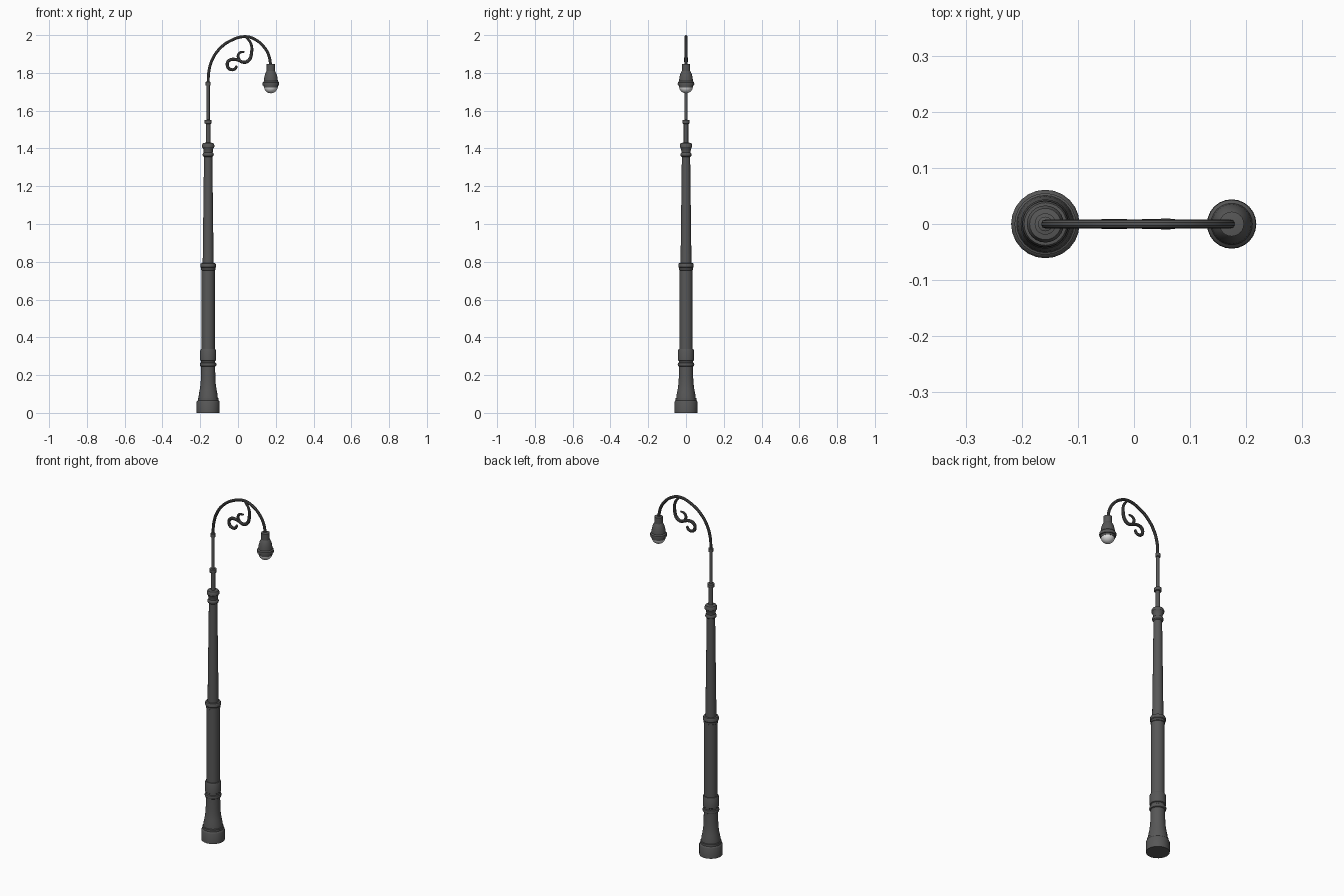
import bpy, bmesh, math

if "Cube" in bpy.data.objects:
    bpy.data.objects.remove(bpy.data.objects["Cube"])

def material(name, v):
    m = bpy.data.materials.new(name)
    m.diffuse_color = (v, v, v, 1)
    m.use_nodes = True
    m.node_tree.nodes["Principled BSDF"].inputs["Base Color"].default_value = m.diffuse_color
    return m

iron = material("dark_iron", 0.095)
glass = material("pale_glass", 0.75)

def finish(ob):
    bpy.ops.object.select_all(action='DESELECT')
    bpy.context.view_layer.objects.active = ob
    ob.select_set(True)
    bpy.ops.object.shade_smooth_by_angle(angle=math.radians(32))

def lathe(name, x, profile, mat, sides=24):
    """Revolve (radius, z) points, bottom to top, and cap both ends."""
    bm = bmesh.new()
    rings = []
    for r, z in profile:
        rings.append([bm.verts.new((x + r * math.cos(2 * math.pi * i / sides),
                                    r * math.sin(2 * math.pi * i / sides), z)) for i in range(sides)])
    for a, b in zip(rings, rings[1:]):
        for i in range(sides):
            j = (i + 1) % sides
            bm.faces.new((a[i], a[j], b[j], b[i]))
    bm.faces.new(rings[0][::-1])
    bm.faces.new(rings[-1])
    me = bpy.data.meshes.new(name)
    bm.to_mesh(me)
    bm.free()
    me.materials.append(mat)
    ob = bpy.data.objects.new(name, me)
    bpy.context.collection.objects.link(ob)
    finish(ob)

def tube(name, pts, radius, mat):
    """Smooth round tube through (x, z, radius factor) points in the y = 0 plane."""
    cu = bpy.data.curves.new(name, 'CURVE')
    cu.dimensions = '3D'
    cu.bevel_depth = radius
    cu.bevel_resolution = 3
    cu.resolution_u = 6
    cu.use_fill_caps = True
    sp = cu.splines.new('BEZIER')
    sp.bezier_points.add(len(pts) - 1)
    for bp, (x, z, f) in zip(sp.bezier_points, pts):
        bp.co = (x, 0, z)
        bp.radius = f
        bp.handle_left_type = bp.handle_right_type = 'AUTO'
    ob = bpy.data.objects.new(name, cu)
    bpy.context.collection.objects.link(ob)
    bpy.ops.object.select_all(action='DESELECT')
    bpy.context.view_layer.objects.active = ob
    ob.select_set(True)
    bpy.ops.object.convert(target='MESH')
    ob = bpy.context.view_layer.objects.active
    ob.data.materials.clear()
    ob.data.materials.append(mat)
    finish(ob)

PX, LX = -0.158, 0.174   # pole and lamp axes

# pedestal with flared foot
lathe("pedestal", PX, [(.061, 0), (.061, .058), (.058, .064), (.055, .066), (.055, .078), (.051, .08),
      (.049, .1), (.044, .125), (.04, .155), (.038, .19), (.037, .245), (.042, .248), (.044, .256),
      (.042, .264), (.037, .267), (.037, .275), (.042, .278), (.042, .33), (.039, .337), (.035, .338)], iron)
# lower column and its collar
lathe("lower_column", PX, [(.035, .336), (.035, .755), (.038, .757), (.038, .768), (.041, .772),
      (.041, .786), (.038, .792), (.029, .793)], iron)
# tapered upper column and capital
lathe("upper_column", PX, [(.029, .79), (.022, 1.355), (.028, 1.36), (.030, 1.367), (.028, 1.374),
      (.024, 1.378), (.026, 1.398), (.033, 1.408), (.033, 1.418), (.028, 1.428), (.013, 1.431)], iron)
# thin mast with two collars
lathe("mast", PX, [(.012, 1.43), (.012, 1.53), (.019, 1.532), (.019, 1.55), (.0085, 1.552),
      (.0085, 1.732), (.013, 1.734), (.013, 1.752), (.008, 1.754)], iron, 20)

# curved arm
tube("arm", [(PX, 1.745, 1), (-.154, 1.81, 1), (-.134, 1.875, 1), (-.095, 1.93, 1), (-.04, 1.97, 1),
             (.04, 1.992, 1), (.09, 1.977, 1), (.135, 1.94, 1), (.162, 1.895, 1), (LX, 1.835, 1)], .008, iron)

# ornamental scrolls under the arm
tube("scroll_stem", [(.045, 1.988, .8), (.068, 1.955, .9), (.072, 1.91, 1.1), (.056, 1.866, 1.2),
                     (.026, 1.857, 1.1), (.003, 1.876, 1), (.006, 1.904, .9), (.034, 1.912, .6)], .008, iron)
tube("scroll_curl", [(.012, 1.862, .9), (-.02, 1.872, 1.1), (-.048, 1.865, 1.1), (-.057, 1.842, 1.1),
                     (-.043, 1.82, 1.1), (-.018, 1.82, 1), (-.006, 1.838, .8)], .008, iron)

# lamp housing and glass globe
lathe("lamp_housing", LX, [(.037, 1.722), (.038, 1.732), (.043, 1.734), (.044, 1.741), (.043, 1.75),
      (.037, 1.756), (.035, 1.775), (.03, 1.795), (.024, 1.807), (.022, 1.81), (.022, 1.846), (.008, 1.848)], iron)
lathe("lamp_glass", LX, [(.0355 * math.sin(a * math.pi / 16) + .0002, 1.726 - .034 * math.cos(a * math.pi / 16))
      for a in range(9)], glass)
